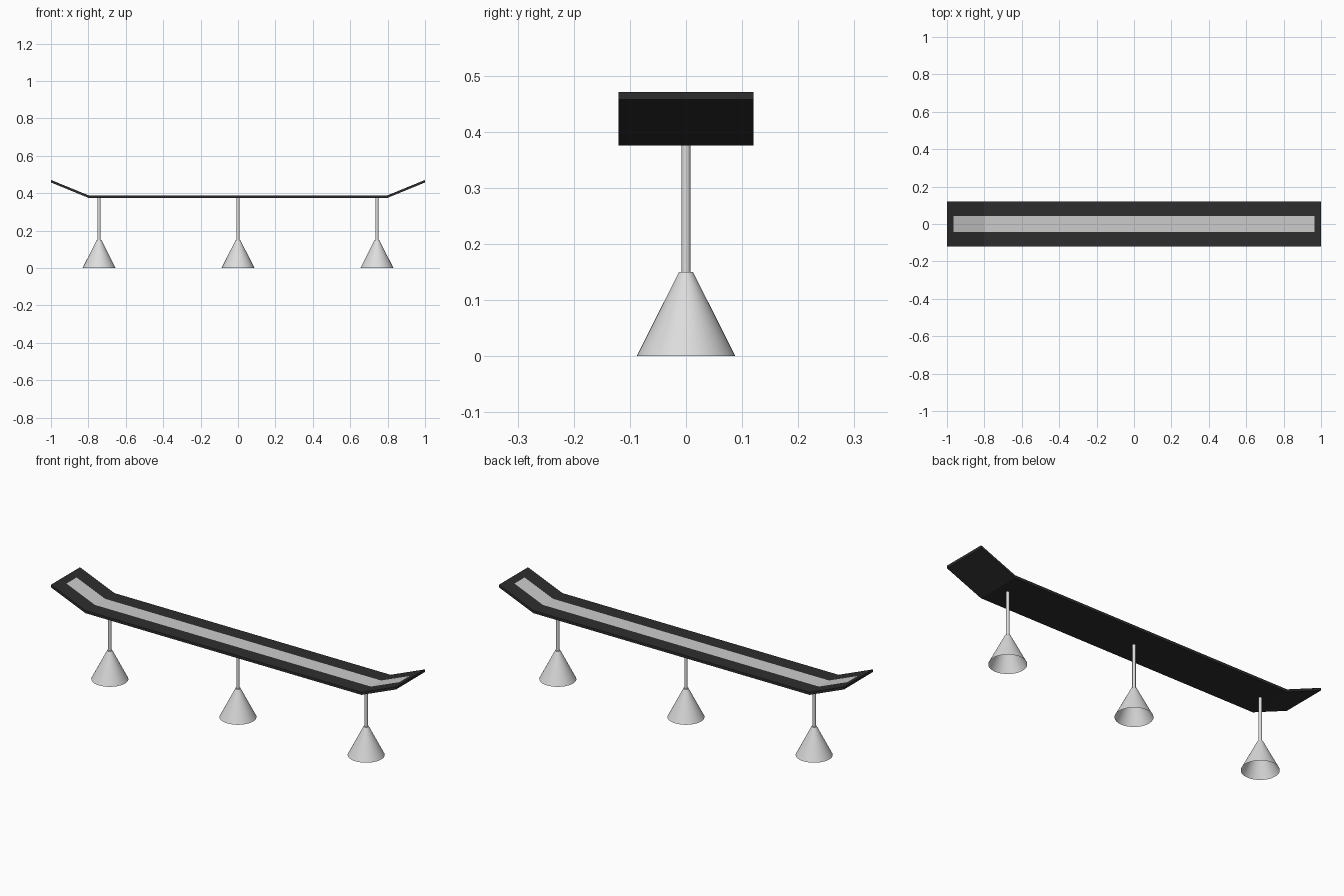
import bpy, bmesh, math

if "Cube" in bpy.data.objects:
    bpy.data.objects.remove(bpy.data.objects["Cube"])


def material(name, r, g, b):
    m = bpy.data.materials.new(name)
    m.diffuse_color = (r, g, b, 1)
    m.use_nodes = True
    m.node_tree.nodes["Principled BSDF"].inputs["Base Color"].default_value = m.diffuse_color
    return m


DARK = material("dark_panel", 0.027, 0.027, 0.027)
STRIP = material("pale_strip", 0.60, 0.60, 0.60)
METAL = material("light_metal", 0.72, 0.72, 0.72)


def add_object(name, bm, mats):
    me = bpy.data.meshes.new(name)
    bm.to_mesh(me)
    bm.free()
    ob = bpy.data.objects.new(name, me)
    bpy.context.collection.objects.link(ob)
    for m in mats:
        me.materials.append(m)
    return ob


def top_height(x):
    return 0.389 + max(0, abs(x) - 0.8) * 0.082 / 0.2


# Bent deck panel with the pale strip cut into its top
xs = [-1, -0.965, -0.8, 0.8, 0.965, 1]
ys = [-0.12, -0.042, 0.042, 0.12]
bm = bmesh.new()
grid = [[bm.verts.new((x, y, top_height(x))) for y in ys] for x in xs]
for i in range(5):
    for j in range(3):
        f = bm.faces.new((grid[i][j], grid[i + 1][j],
                          grid[i + 1][j + 1], grid[i][j + 1]))
        f.material_index = int(j == 1 and 1 <= i <= 3)
top = list(bm.faces)
under = bmesh.ops.duplicate(bm, geom=bm.verts[:] + bm.edges[:] + bm.faces[:])
low = [g for g in under["geom"] if isinstance(g, bmesh.types.BMFace)]
for f in low:
    f.material_index = 0
for v in {v for f in low for v in f.verts}:
    v.co.z -= 0.0135
bmesh.ops.reverse_faces(bm, faces=low)
bmesh.ops.bridge_loops(bm, edges=[e for e in bm.edges if e.is_boundary])
for f in bm.faces:
    if f not in top:
        f.material_index = 0
bmesh.ops.recalc_face_normals(bm, faces=bm.faces[:])
add_object("deck_panel", bm, [DARK, STRIP])


def frustum(name, x, z0, z1, r0, r1, open_base):
    bm = bmesh.new()
    bmesh.ops.create_cone(bm, cap_ends=True, segments=48, radius1=r0,
                          radius2=r1, depth=z1 - z0)
    bmesh.ops.translate(bm, verts=bm.verts[:], vec=(x, 0, (z0 + z1) / 2))
    if open_base:
        base = [f for f in bm.faces if f.normal.z < -0.9]
        bmesh.ops.delete(bm, geom=base, context='FACES_ONLY')
    ob = add_object(name, bm, [METAL])
    bpy.ops.object.select_all(action='DESELECT')
    ob.select_set(True)
    bpy.context.view_layer.objects.active = ob
    bpy.ops.object.shade_smooth_by_angle(angle=math.radians(35))


# Three stands: hollow cone foot and thin post
for label, x in (("left", -0.743), ("middle", 0), ("right", 0.743)):
    frustum(label + "_cone_foot", x, 0, 0.15, 0.088, 0.0125, True)
    frustum(label + "_post", x, 0.149, 0.378, 0.008, 0.008, False)
